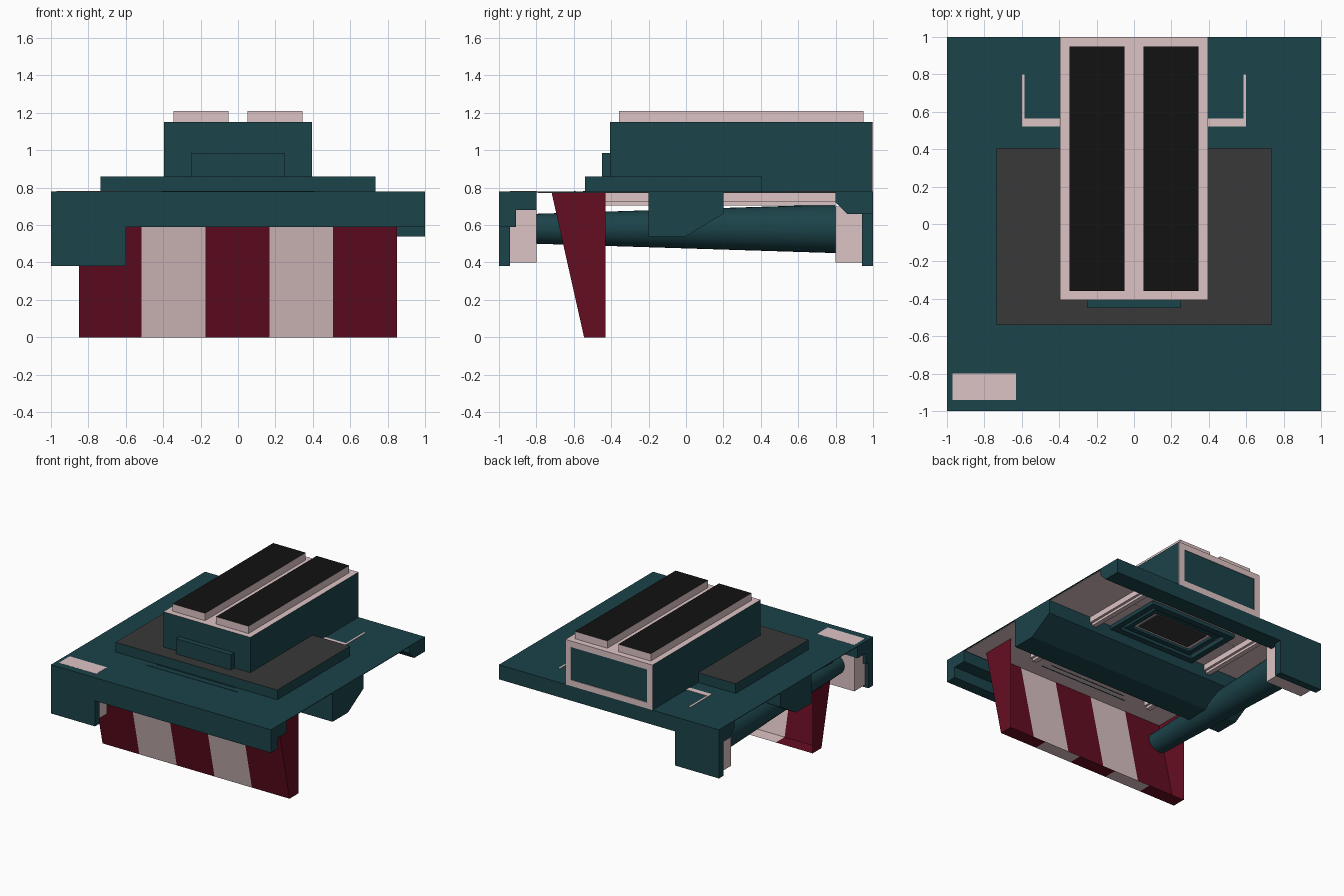
import bpy, bmesh, math
from mathutils import Matrix

if "Cube" in bpy.data.objects:
    bpy.data.objects.remove(bpy.data.objects["Cube"])


def mat(name, rgb):
    m = bpy.data.materials.new(name)
    m.diffuse_color = (*rgb, 1)
    m.use_nodes = True
    m.node_tree.nodes["Principled BSDF"].inputs["Base Color"].default_value = m.diffuse_color
    return m


TEAL = mat("teal", (0.011, 0.056, 0.067))
PINK = mat("pale_pink", (0.73, 0.55, 0.56))
RED = mat("dark_red", (0.13, 0.004, 0.015))
BLACK = mat("black", (0.006, 0.006, 0.006))
GREY = mat("dark_grey", (0.042, 0.040, 0.040))


def finish(name, bm, mats):
    me = bpy.data.meshes.new(name)
    bm.to_mesh(me)
    bm.free()
    ob = bpy.data.objects.new(name, me)
    bpy.context.collection.objects.link(ob)
    for m in mats:
        me.materials.append(m)
    return ob


def box(name, x, y, z, m, top=None):
    """Box from min/max ranges, optionally with another colour on top."""
    bm = bmesh.new()
    bmesh.ops.create_cube(bm, size=1)
    for v in bm.verts:
        for i, r in enumerate((x, y, z)):
            v.co[i] = r[1] if v.co[i] > 0 else r[0]
    bm.normal_update()
    for f in bm.faces:
        f.material_index = int(top is not None and f.normal.z > 0.9)
    return finish(name, bm, [m] + ([top] if top else []))


def extrude_x(name, profile, x0, x1, m):
    """Side profile (y, z) swept across x."""
    bm = bmesh.new()
    f = bm.faces.new([bm.verts.new((x0, y, z)) for y, z in profile])
    new = bmesh.ops.extrude_face_region(bm, geom=[f])["geom"]
    bmesh.ops.translate(bm, vec=(x1 - x0, 0, 0),
                        verts=[v for v in new if isinstance(v, bmesh.types.BMVert)])
    bmesh.ops.recalc_face_normals(bm, faces=bm.faces)
    return finish(name, bm, [m])


def frame(name, x, y, z, w, m):
    """Flat rectangular frame lying in xy."""
    (xa, xb), (ya, yb) = x, y
    for n, fx, fy in (("front", x, (ya, ya + w)), ("back", x, (yb - w, yb)),
                      ("left", (xa, xa + w), (ya + w, yb - w)),
                      ("right", (xb - w, xb), (ya + w, yb - w))):
        box(f"{name}_{n}", fx, fy, z, m)


# Thin deck with its pale underside
box("deck", (-1, 1), (-0.8, 0.8), (0.775, 0.78), TEAL)
box("deck_underside", (-0.99, 0.99), (-0.79, 0.8), (0.771, 0.775), PINK)

# Front, middle and rear cross beams
extrude_x("front_beam", [(-1, 0.78), (-0.8, 0.78), (-0.8, 0.68), (-0.91, 0.68),
                         (-0.91, 0.59), (-1, 0.59)], -1, 1, TEAL)
extrude_x("middle_beam", [(-0.2, 0.775), (-0.2, 0.54), (0, 0.54), (0.2, 0.66),
                          (0.2, 0.775)], -1, 1, TEAL)
extrude_x("rear_beam", [(0.8, 0.78), (0.8, 0.72), (0.86, 0.66), (1, 0.66),
                        (1, 0.78)], -1, 1, TEAL)

# Corner plates and pale mounts that carry the tapered tube on the left
for n, py, by, top in (("front", (-1, -0.94), (-0.94, -0.8), 0.781),
                       ("rear", (0.94, 1), (0.8, 0.94), 0.7)):
    box(f"{n}_corner_plate", (-1, -0.6), py, (0.38, 0.78), TEAL)
    box(f"{n}_tube_mount", (-0.97, -0.63), by, (0.4, top), PINK)

# Tapered tube
bm = bmesh.new()
bmesh.ops.create_cone(bm, cap_ends=True, segments=32, radius1=0.13, radius2=0.08,
                      depth=1.6, matrix=Matrix.Translation((-0.8, 0, 0.58))
                      @ Matrix.Rotation(math.pi / 2, 4, "X"))
for f in bm.faces:
    f.smooth = len(f.verts) == 4
finish("tapered_tube", bm, [TEAL])

# Striped skirt: sloped front, floor and two ends, open at the back
bm = bmesh.new()
xs = [-0.85, -0.515, -0.175, 0.168, 0.508, 0.85]
rows = [[bm.verts.new((x, y, z)) for y, z in
         ((-0.72, 0.78), (-0.545, 0), (-0.43, 0), (-0.43, 0.78))] for x in xs]
for i in range(5):
    a, b = rows[i], rows[i + 1]
    for j in (0, 1):
        f = bm.faces.new((a[j], a[j + 1], b[j + 1], b[j]))
        f.material_index = i % 2
bm.faces.new(rows[0][::-1])
bm.faces.new(rows[-1])
finish("striped_skirt", bm, [RED, PINK])

# Pale rails and bracket strips, mirrored left and right
for s, side in ((-1, "left"), (1, "right")):
    def span(a, b):
        return tuple(sorted((s * a, s * b)))
    box(f"{side}_rail", span(0.52, 0.6), (-0.5, 0.8), (0.725, 0.772), PINK)
    box(f"{side}_rail_lip", span(0.54, 0.58), (-0.5, 0.8), (0.705, 0.725), PINK)
    box(f"{side}_bracket_foot", span(0.39, 0.6), (0.52, 0.565), (0.77, 0.783), PINK)
    box(f"{side}_bracket_arm", span(0.585, 0.6), (0.565, 0.8), (0.77, 0.783), PINK)

# Underside hatch frames and the deck trim ahead of the platform
frame("hatch_outer_frame", (-0.4, 0.4), (0.2, 0.7), (0.74, 0.771), 0.05, TEAL)
frame("hatch_inner_frame", (-0.32, 0.32), (0.27, 0.63), (0.75, 0.771), 0.04, TEAL)
box("hatch_panel", (-0.24, 0.24), (0.34, 0.56), (0.76, 0.771), GREY)
for n, hx, y in (("outer", 0.41, (-0.6, -0.59)), ("inner", 0.355, (-0.55, -0.54))):
    box(f"deck_trim_{n}", (-hx, hx), y, (0.77, 0.783), TEAL)

# Platform and upper housing
box("platform", (-0.735, 0.735), (-0.54, 0.405), (0.78, 0.86), TEAL, GREY)
box("housing", (-0.395, 0.395), (-0.405, 0.995), (0.78, 1.15), TEAL, PINK)
box("housing_front_step", (-0.25, 0.25), (-0.45, -0.405), (0.86, 0.985), TEAL)

# Pale border around the teal panel on the housing's back
for n, x, z in (("top", (-0.395, 0.395), (1.1, 1.15)),
                ("bottom", (-0.395, 0.395), (0.78, 0.83)),
                ("left", (-0.395, -0.345), (0.83, 1.1)),
                ("right", (0.345, 0.395), (0.83, 1.1))):
    box(f"back_border_{n}", x, (0.995, 1), z, PINK)

# Two black-topped pads
for side, x in (("left", (-0.345, -0.05)), ("right", (0.05, 0.345))):
    box(f"{side}_roof_pad", x, (-0.357, 0.95), (1.15, 1.21), PINK, BLACK)
